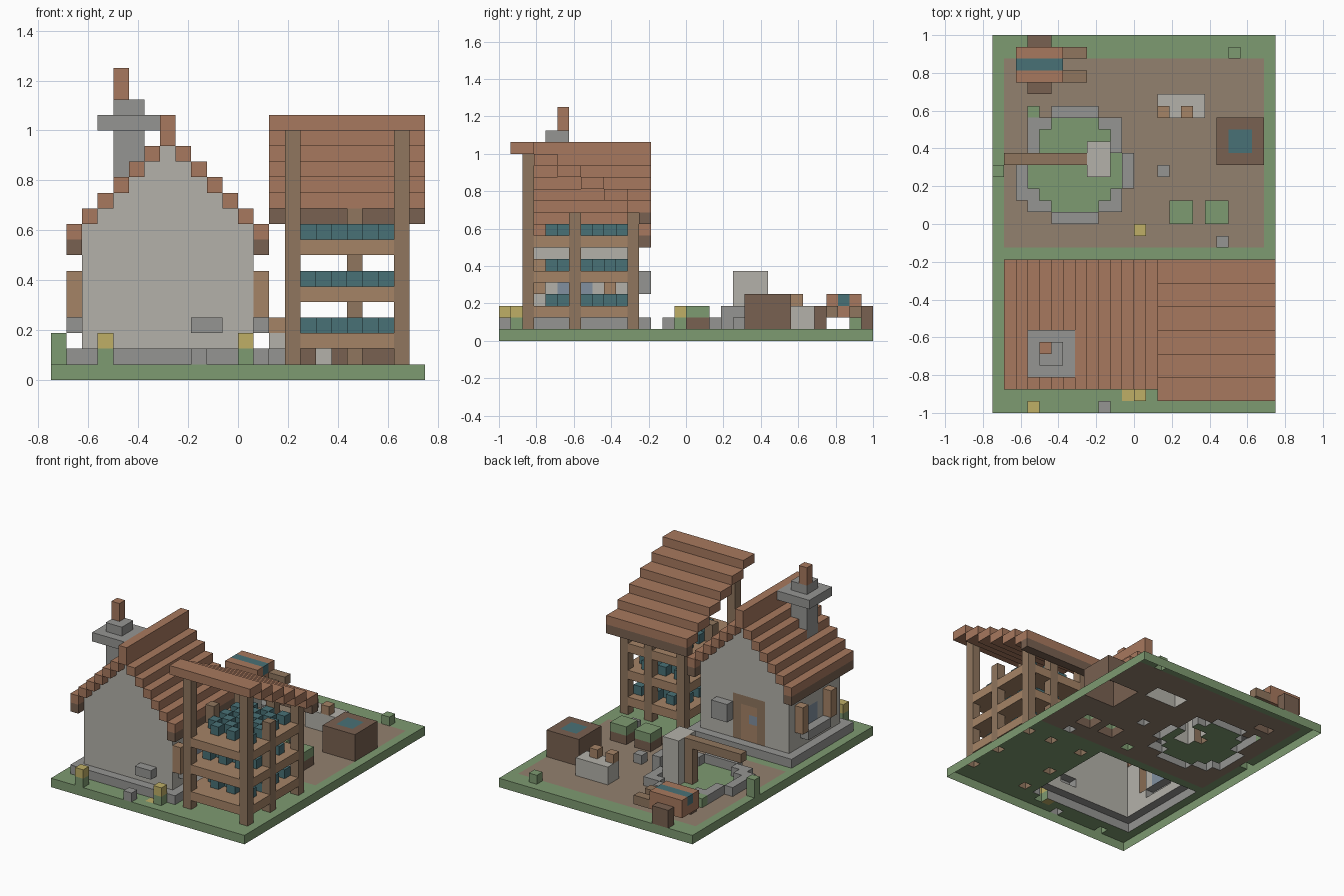
import bpy, bmesh
from mathutils import Vector

if "Cube" in bpy.data.objects:
    bpy.data.objects.remove(bpy.data.objects["Cube"])

U = 1 / 16            # one block
CELLS = {}            # (i, j, k) -> part name
COLOURS = {}          # part name -> sRGB colour or None

GREEN, DIRT, YELLOW = (.49, .60, .44), (.57, .50, .43), (.74, .68, .40)
TILE, WOOD, DARK = (.65, .47, .37), (.56, .46, .37), (.47, .38, .32)
PLANK, TEAL, GLASS = (.64, .51, .40), (.29, .44, .46), (.50, .56, .62)
STONE, PALE = (.58, .58, .57), (.70, .69, .66)


def box(part, colour, i, j, k):
    """Fill the block ranges i, j, k (each a start/stop pair) with one part."""
    COLOURS[part] = colour
    for a in range(*i):
        for b in range(*j):
            for c in range(*k):
                CELLS[a, b, c] = part


def block(part, colour, i, j, k0=1, k1=2):
    box(part, colour, (i, i + 1), (j, j + 1), (k0, k1))


# ground with dirt yard
box("lawn", GREEN, (0, 24), (0, 32), (0, 1))
box("dirt_yard", DIRT, (1, 23), (14, 30), (0, 1))
block("flowers", YELLOW, 11, 1, 0, 1)

# house: plinth, gabled wall and stepped roof
box("house_plinth", STONE, (1, 14), (2, 13), (1, 2))
for i in range(1, 14):
    top = 15 - abs(i - 7)
    if 1 < i < 13:
        box("house_wall", PALE, (i, i + 1), (3, 12), (1, top))
    box("house_roof", TILE, (i, i + 1), (2, 13), (top, top + 1))
box("house_roof", TILE, (7, 8), (2, 13), (15, 17))
for i in (1, 13):
    box("eave_beam", DARK, (i, i + 1), (2, 13), (8, 9))

# chimney
box("chimney", STONE, (4, 6), (4, 6), (12, 18))
box("chimney_cap", STONE, (3, 7), (3, 7), (16, 17))
block("chimney_pot", TILE, 4, 5, 18, 20)

# door at the back, side windows with shutters and sills, wall boxes
box("door_frame", WOOD, (5, 9), (11, 12), (2, 7))
box("door", PLANK, (6, 8), (11, 12), (2, 6))
block("door_glass", GLASS, 6, 11, 4, 5)
for wall, side, j0, j1 in ((2, 1, 5, 10), (12, 13, 3, 9)):
    box("window_glass", GLASS, (wall, wall + 1), (j0 + 2, j1 - 1), (4, 6))
    for j in (j0, j1):
        block("shutter", PLANK, side, j, 4, 7)
    box("window_sill", STONE, (side, side + 1), (j0 + 1, j1), (3, 4))
box("front_wall_box", STONE, (9, 11), (2, 3), (3, 4))
box("back_wall_box", STONE, (9, 11), (12, 13), (4, 6))

# drying rack: shelves with jars
for k in (2, 5, 8):
    box("rack_shelf", PLANK, (15, 23), (2, 12), (k, k + 1))
    for i in range(16, 22):
        for j in range(4, 11):
            if (i + j + k) % 2:
                block("jars", TEAL, i, j, k + 1, k + 2)
# rack posts, beam and sloping slat roof
for i in (15, 22):
    block("rack_post", WOOD, i, 2, 1, 16)
    for j in (6, 11):
        block("rack_post", WOOD, i, j, 1, 11)
block("rack_post", WOOD, 19, 11, 1, 11)
box("rack_beam", DARK, (14, 24), (12, 13), (10, 11))
for s in range(6):
    box("rack_roof", TILE, (14, 24), (1 + 2 * s, 3 + 2 * s), (16 - s, 17 - s))

# round stone garden bed with a grass floor
box("garden_grass", GREEN, (3, 11), (18, 24), (0, 1))
box("garden_grass", GREEN, (5, 9), (17, 25), (0, 1))
for i, j in (((5, 9), (25, 26)), ((5, 9), (16, 17)),
             ((3, 5), (24, 25)), ((9, 11), (24, 25)),
             ((3, 5), (17, 18)), ((9, 11), (17, 18)),
             ((3, 4), (22, 25)), ((10, 11), (22, 25)),
             ((2, 3), (18, 22)), ((3, 4), (17, 19)), ((10, 11), (17, 19))):
    box("garden_ring", STONE, i, j, (1, 2))
box("garden_ring", STONE, (11, 12), (19, 22), (1, 3))
# pillar with a side arm
box("pillar", PALE, (8, 10), (20, 23), (1, 6))
box("pillar_arm", WOOD, (1, 8), (21, 22), (5, 6))
block("pillar_arm", WOOD, 7, 21, 1, 5)

# cart with wheels and handles
box("cart_body", TILE, (2, 6), (28, 31), (2, 4))
box("cart_load", TEAL, (2, 6), (29, 30), (3, 4))
for j in (28, 30):
    box("cart_handle", WOOD, (6, 8), (j, j + 1), (2, 3))
for j in (27, 31):
    box("cart_wheel", DARK, (3, 5), (j, j + 1), (1, 3))

# water tub, stone bench with pots, planters
box("water_tub", DARK, (19, 23), (21, 25), (1, 4))
box("tub_water", TEAL, (20, 22), (22, 24), (3, 4))
box("bench", PALE, (14, 18), (25, 27), (1, 3))
for i in (14, 16):
    block("bench_pot", PLANK, i, 25, 3, 4)
for i in (15, 18):
    box("planter", DARK, (i, i + 2), (16, 18), (1, 2))
    box("planter_bush", GREEN, (i, i + 2), (16, 18), (2, 3))

# flowers, shrubs and loose stones
for i, j in ((3, 0), (12, 1), (12, 15)):
    block("flower_stem", GREEN, i, j)
    block("flowers", YELLOW, i, j, 2, 3)
for i, j, top in ((0, 20, 3), (3, 25, 2), (20, 30, 2)):
    block("shrub", GREEN, i, j, 1, top)
for i, j in ((9, 0), (19, 14), (14, 20)):
    block("loose_stone", STONE, i, j)


def build(part):
    """Make one object from the exposed block faces of a part."""
    bm, verts = bmesh.new(), {}

    def vert(p):
        if p not in verts:
            verts[p] = bm.verts.new(Vector(p) * U - Vector((.75, 1, 0)))
        return verts[p]

    for cell in [c for c, name in CELLS.items() if name == part]:
        for axis in range(3):
            for side in (0, 1):
                near = list(cell)
                near[axis] += 2 * side - 1
                # hidden faces and the open underside are left out
                if tuple(near) in CELLS or near[2] < 0:
                    continue
                quad = []
                for a, b in ((0, 0), (1, 0), (1, 1), (0, 1)):
                    p = list(cell)
                    p[axis] += side
                    p[(axis + 1) % 3] += a
                    p[(axis + 2) % 3] += b
                    quad.append(vert(tuple(p)))
                bm.faces.new(quad if side else quad[::-1])
    mesh = bpy.data.meshes.new(part)
    bm.to_mesh(mesh)
    bm.free()
    mat = bpy.data.materials.new(part + "_colour")
    mat.diffuse_color = [c ** 2.2 for c in COLOURS[part]] + [1]
    mat.use_nodes = True
    mat.node_tree.nodes["Principled BSDF"].inputs["Base Color"].default_value = mat.diffuse_color
    mesh.materials.append(mat)
    bpy.context.collection.objects.link(bpy.data.objects.new(part, mesh))


for name in COLOURS:
    build(name)
